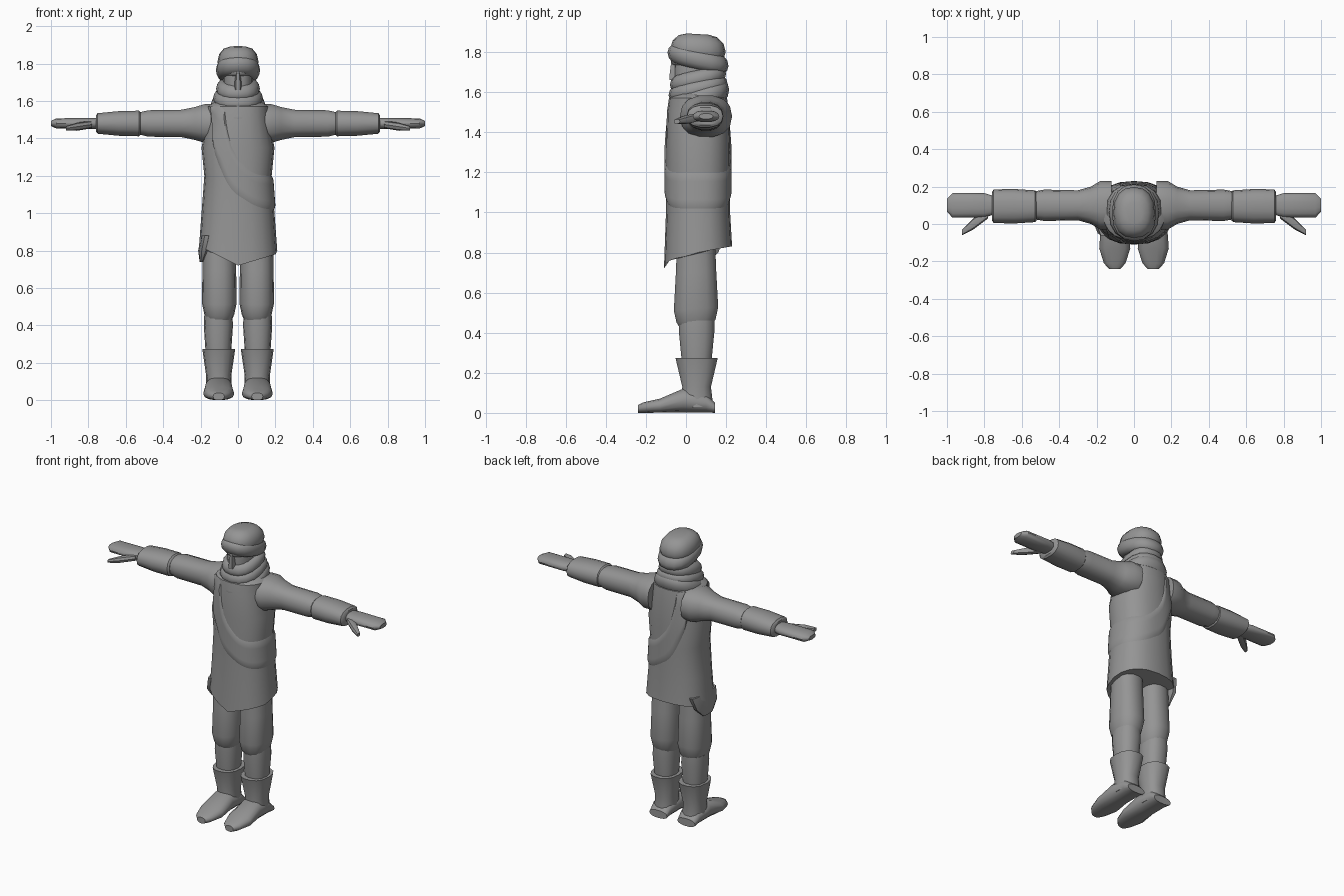
import bpy, bmesh, math

cube = bpy.data.objects.get("Cube")
if cube:
    bpy.data.objects.remove(cube)

grey = (0.3, 0.3, 0.3, 1)
cloth = bpy.data.materials.new("cloth grey")
cloth.use_nodes = True
cloth.diffuse_color = grey
cloth.node_tree.nodes["Principled BSDF"].inputs["Base Color"].default_value = grey


def finish(name, bm):
    """Turn the working mesh into a smooth shaded object with crisp edges."""
    bmesh.ops.recalc_face_normals(bm, faces=bm.faces)
    mesh = bpy.data.meshes.new(name)
    bm.to_mesh(mesh)
    bm.free()
    mesh.materials.append(cloth)
    part = bpy.data.objects.new(name, mesh)
    bpy.context.collection.objects.link(part)
    bpy.ops.object.select_all(action='DESELECT')
    part.select_set(True)
    bpy.context.view_layer.objects.active = part
    bpy.ops.object.shade_smooth_by_angle(angle=math.radians(40))


def oval(angle, radius_u, radius_v):
    """Point on a slightly squared ellipse."""
    def soften(value):
        return math.copysign(abs(value) ** 0.85, value)
    return radius_u * soften(math.cos(angle)), radius_v * soften(math.sin(angle))


def loft(name, rows, centre, axis='z', side=1, sides=14, tilt=0, shear=(0, 0),
         grounded=False, adjust=None):
    """Skin oval rings (position, radius, radius) along an axis.
    Tilt leans the rings along y, shear drifts their centre, and
    grounded keeps the underside of every ring on the floor."""
    bm = bmesh.new()
    rings = []
    start = rows[0][0]
    for position, radius_u, radius_v in rows:
        along = position - start
        centre_u = centre[0] + shear[0] * along
        centre_v = radius_v if grounded else centre[1] + shear[1] * along
        ring = []
        for i in range(sides):
            u, v = oval(math.tau * i / sides, radius_u, radius_v)
            u, v = u + centre_u, v + centre_v
            if axis == 'x':
                x, y, z = position, u, v
            elif axis == 'y':
                x, y, z = u, position, v
            else:
                x, y, z = u, v, position + tilt * (v - centre_v)
            if adjust:
                z = adjust(x, y, z)
            ring.append(bm.verts.new((x * side, y, z)))
        rings.append(ring)
    for lower, upper in zip(rings, rings[1:]):
        for i in range(sides):
            j = (i + 1) % sides
            bm.faces.new((lower[i], lower[j], upper[j], upper[i]))
    bm.faces.new(rings[0])
    bm.faces.new(rings[-1])
    finish(name, bm)


def roll(name, height, half, radius_x, radius_y, tilt=0, pinch=0.3):
    """Rounded cloth roll whose ends draw in by the pinch amount."""
    rows = []
    for step in range(-3, 4):
        angle = step * math.pi / 6
        scale = 1 - pinch * (1 - math.cos(angle))
        rows.append((height + half * math.sin(angle), radius_x * scale, radius_y * scale))
    loft(name, rows, (0, 0.06), sides=16, tilt=tilt)


# Tunic with a pointed front hem and a raised back hem
tunic_centre = (0, 0.06)
tunic_rows = [(0.8, 0.21, 0.17), (1, 0.195, 0.16), (1.2, 0.18, 0.16), (1.35, 0.195, 0.16),
              (1.5, 0.165, 0.155), (1.57, 0.165, 0.145), (1.61, 0.11, 0.1)]


def hem(x, y, z):
    if z > 0.8:
        return z
    if y > 0:
        return 0.79 + 0.18 * y
    return 0.72 + abs(x) * (0.3 if x > 0 else 0.5)


loft("tunic", tunic_rows, tunic_centre, sides=20, adjust=hem)

# Loose corner of the wrap hanging at the right hip
loft("hip_flap", [(0.74, 0.01, 0.05), (0.8, 0.03, 0.11), (0.88, 0.03, 0.13)],
     (-0.195, 0.05), sides=10, shear=(0.2, 0.1))


def tunic_radii(height):
    for lower, upper in zip(tunic_rows, tunic_rows[1:]):
        if height <= upper[0]:
            blend = (height - lower[0]) / (upper[0] - lower[0])
            return [a + (b - a) * blend for a, b in zip(lower[1:], upper[1:])]


# Sash from the right shoulder to the left hip, lying on the tunic
bm = bmesh.new()
columns = []
strips = 8
for step in range(-21, 22):
    degrees = step * 7
    low = 1.02 + 0.55 * abs(degrees / 147) ** 4
    high = min(1.57, 1.2 + 0.37 * abs(degrees / 113) ** 6)
    column = []
    for strip in range(strips + 1):
        height = low + (high - low) * strip / strips
        radius_x, radius_y = tunic_radii(height)
        lift = 0.001 if strip in (0, strips) else 0.008
        x, y = oval(math.radians(degrees), radius_x + lift, radius_y + lift)
        column.append(bm.verts.new((x, y + tunic_centre[1], height)))
    columns.append(column)
for left, right in zip(columns, columns[1:]):
    for strip in range(strips):
        bm.faces.new((left[strip], right[strip], right[strip + 1], left[strip + 1]))
finish("sash", bm)

# Scarf rolls sagging at the front
roll("scarf_lower", 1.56, 0.06, 0.15, 0.155, tilt=0.34)
roll("scarf_middle", 1.615, 0.045, 0.133, 0.147, tilt=0.2)
roll("scarf_upper", 1.665, 0.045, 0.117, 0.14, tilt=0.2)

# Face, brow and nose
roll("head", 1.7, 0.1, 0.08, 0.12, pinch=0.1)
roll("brow", 1.76, 0.025, 0.078, 0.135, pinch=0.1)
loft("nose", [(1.66, 0.02, 0.03), (1.69, 0.02, 0.03), (1.76, 0.01, 0.02)],
     (0, -0.055), sides=6)

# Head wrap: band dropping to the nape, then the crown
roll("wrap_band", 1.765, 0.05, 0.118, 0.152, tilt=-0.22)
roll("wrap_crown", 1.81, 0.08, 0.11, 0.138, tilt=-0.06, pinch=0.6)

for label, side in (("left_", 1), ("right_", -1)):
    # Sleeve and wrapped forearm
    loft(label + "sleeve",
         [(0.12, 0.13, 0.105), (0.18, 0.13, 0.105), (0.23, 0.1, 0.09), (0.3, 0.08, 0.075),
          (0.48, 0.084, 0.072), (0.53, 0.075, 0.06)], (0.1, 1.48), 'x', side)
    loft(label + "forearm_wrap",
         [(0.52, 0.075, 0.06), (0.53, 0.085, 0.07), (0.64, 0.092, 0.067),
          (0.75, 0.09, 0.056), (0.76, 0.075, 0.045)], (0.095, 1.48), 'x', side)

    # Mitten and thumb
    loft(label + "mitten",
         [(0.75, 0.05, 0.03), (0.8, 0.065, 0.03), (0.97, 0.066, 0.028), (1, 0.035, 0.014)],
         (0.1, 1.48), 'x', side)
    loft(label + "thumb", [(0.78, 0.03, 0.02), (0.86, 0.03, 0.022), (0.92, 0.015, 0.012)],
         (0.06, 1.475), 'x', side, sides=8, shear=(-0.75, -0.15))

    # Trouser leg bagging over the shin
    loft(label + "trouser",
         [(0.435, 0.07, 0.085), (0.46, 0.08, 0.1), (0.52, 0.093, 0.113),
          (0.7, 0.09, 0.103), (0.85, 0.088, 0.097)], (0.1, 0.05), side=side, tilt=0.08)
    loft(label + "shin", [(0.25, 0.068, 0.075), (0.4, 0.078, 0.09), (0.46, 0.075, 0.09)],
         (0.105, 0.053), side=side)

    # Boot with a flared top and a flat sole
    loft(label + "boot_shaft", [(0.03, 0.07, 0.085), (0.13, 0.067, 0.073), (0.275, 0.088, 0.108)],
         (0.103, 0.053), side=side)
    loft(label + "boot_foot",
         [(-0.24, 0.03, 0.02), (-0.21, 0.058, 0.027), (-0.13, 0.083, 0.036),
          (-0.01, 0.074, 0.062), (0.1, 0.07, 0.05), (0.145, 0.065, 0.025)],
         (0.103, 0), 'y', side, grounded=True)
